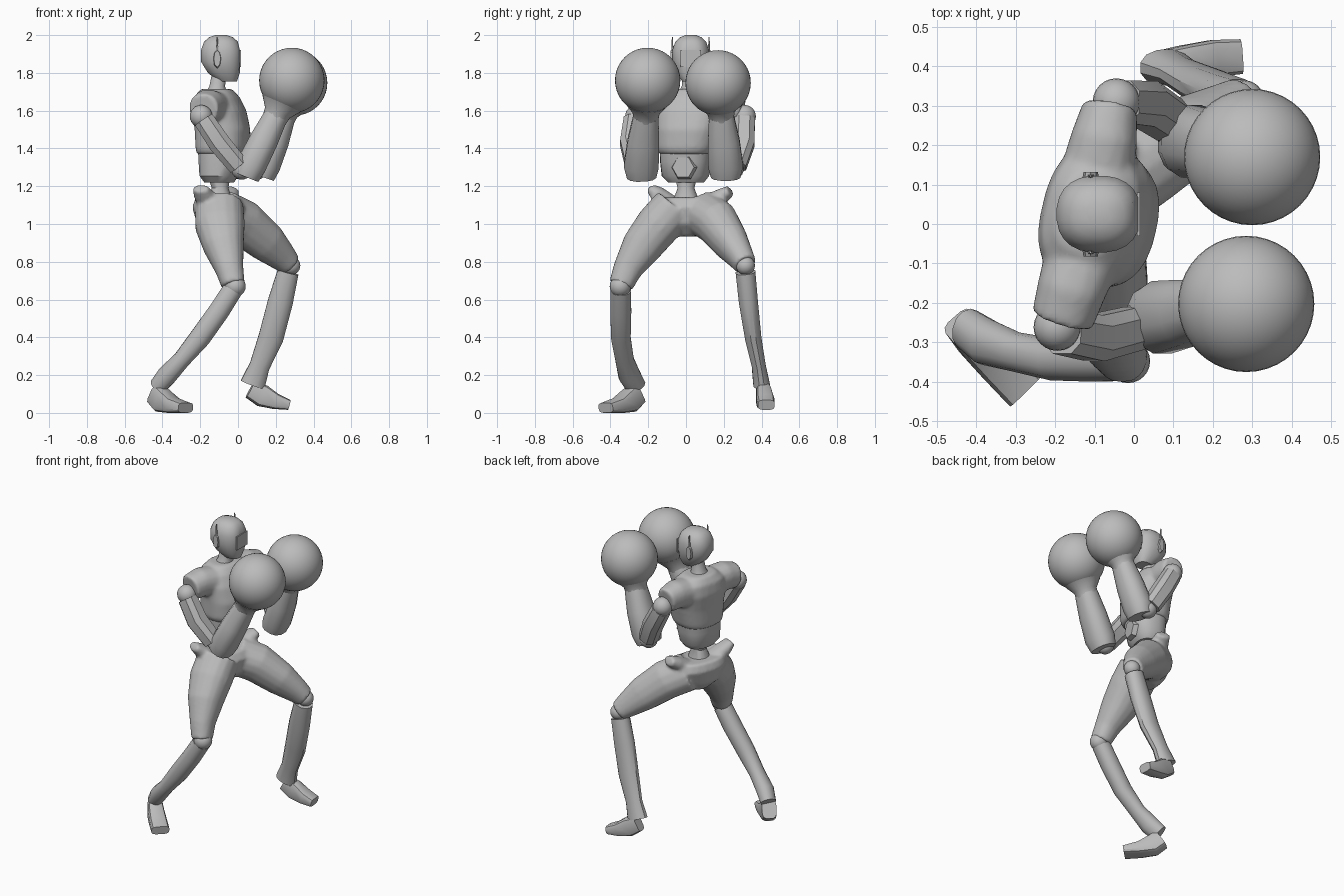
import bpy
import bmesh
from math import cos, sin, pi, radians
from mathutils import Vector, Matrix

cube = bpy.data.objects.get("Cube")
if cube:
    bpy.data.objects.remove(cube, do_unlink=True)

GREY = (0.5, 0.5, 0.5, 1)
grey = bpy.data.materials.new("plain_grey")
grey.use_nodes = True
grey.diffuse_color = GREY
for node in grey.node_tree.nodes:
    if node.type == 'BSDF_PRINCIPLED':
        node.inputs["Base Color"].default_value = GREY


def finish(name, bm, angle=35):
    bmesh.ops.recalc_face_normals(bm, faces=bm.faces)
    mesh = bpy.data.meshes.new(name)
    bm.to_mesh(mesh)
    bm.free()
    mesh.materials.append(grey)
    ob = bpy.data.objects.new(name, mesh)
    bpy.context.collection.objects.link(ob)
    activate([ob])
    bpy.ops.object.shade_smooth_by_angle(angle=radians(angle))
    return ob


def activate(obs):
    bpy.ops.object.select_all(action='DESELECT')
    for ob in obs:
        ob.select_set(True)
    bpy.context.view_layer.objects.active = obs[0]


def loft(name, rings, ref=(1, 0, 0), sides=16, power=0.9, vertical=False, limit_x=None):
    """Rings are (x, y, z, radius along ref, radius across)."""
    bm = bmesh.new()
    centres = [Vector(r[:3]) for r in rings]
    loops = []
    for i, r in enumerate(rings):
        t = centres[min(i + 1, len(rings) - 1)] - centres[max(i - 1, 0)]
        t = Vector((0, 0, 1)) if vertical else t.normalized()
        u = Vector(ref)
        u = (u - t * u.dot(t)).normalized()
        v = t.cross(u)
        loop = []
        for k in range(sides):
            a = 2 * pi * (k + 0.5) / sides
            c, s = cos(a), sin(a)
            c = abs(c) ** power * (1 if c > 0 else -1)
            s = abs(s) ** power * (1 if s > 0 else -1)
            p = centres[i] + u * c * r[3] + v * s * r[4]
            if limit_x is not None:
                p.x = min(p.x, limit_x)
            loop.append(bm.verts.new(p))
        loops.append(loop)
    for a, b in zip(loops, loops[1:]):
        for k in range(sides):
            j = (k + 1) % sides
            bm.faces.new((a[k], a[j], b[j], b[k]))
    bm.faces.new(loops[0])
    bm.faces.new(loops[-1])
    return finish(name, bm)


def ball(name, centre, radius, segments=24):
    bm = bmesh.new()
    bmesh.ops.create_uvsphere(bm, u_segments=segments, v_segments=segments // 2, radius=radius,
                              matrix=Matrix.Translation(centre))
    return finish(name, bm, 60)


def prism(name, centre, radius, depth, sides, turn, scale=(1, 1, 1)):
    bm = bmesh.new()
    bmesh.ops.create_cone(bm, cap_ends=True, segments=sides, radius1=radius, radius2=radius * 0.85,
                          depth=depth, matrix=turn)
    bmesh.ops.scale(bm, verts=bm.verts, vec=scale)
    bmesh.ops.translate(bm, verts=bm.verts, vec=centre)
    return finish(name, bm, 20)


def blend(name, parts, voxel=0.011, smooth=6):
    """Fuse overlapping lofts into one soft body."""
    activate(parts)
    bpy.ops.object.join()
    ob = parts[0]
    ob.name = name
    m = ob.modifiers.new("fuse", 'REMESH')
    m.mode, m.voxel_size, m.use_smooth_shade = 'VOXEL', voxel, True
    s = ob.modifiers.new("soften", 'SMOOTH')
    s.iterations = smooth
    for mod in ("fuse", "soften"):
        bpy.ops.object.modifier_apply(modifier=mod)
    return ob


chest_face = (0.97, -0.23, 0)
hip_face = (0.94, -0.34, 0)

# Head, visor, ear pieces
loft("head", [(-.055, .025, 1.755, .05, .045), (-.075, .025, 1.80, .085, .08),
              (-.09, .025, 1.86, .107, .096), (-.09, .025, 1.92, .107, .098),
              (-.09, .025, 1.965, .09, .082), (-.09, .025, 1.988, .065, .058),
              (-.09, .025, 2.0, .03, .028)], vertical=True, sides=24, power=0.85, limit_x=.01)
visor = bmesh.new()
bmesh.ops.create_cube(visor, matrix=Matrix.Translation((.011, .025, 1.875)) @ Matrix.Diagonal((.008, .11, .09, 1)))
finish("visor", visor)
for side, label in ((-1, "right"), (1, "left")):
    y = .025 + side * .097
    prism(label + "_ear_piece", (-.11, y, 1.875), .03, .02, 8,
          Matrix.Rotation(side * -pi / 2, 4, 'X'), (.72, 1, 1.7))
    loft(label + "_antenna", [(-.11, y, 1.9, .009, .006), (-.11, y, 1.99, .003, .003)], sides=6)
loft("neck", [(-.115, .02, 1.69, .06, .065), (-.11, .022, 1.73, .042, .045),
              (-.10, .025, 1.79, .04, .042)], vertical=True)

# Chest with shoulders
chest = loft("chest_core", [(-.09, 0, 1.37, .125, .14), (-.085, 0, 1.40, .135, .155),
                            (-.082, .01, 1.5, .142, .17), (-.1, .02, 1.6, .137, .185),
                            (-.112, .025, 1.67, .115, .165), (-.115, .025, 1.715, .08, .1)],
             chest_face, 24, 0.8, True)
shoulders = [
    loft("shoulder", [(-.12, -.05, 1.61, .09, .1), (-.16, -.17, 1.625, .088, .088),
                      (-.183, -.245, 1.61, .08, .08)], (0, 0, 1)),
    loft("shoulder", [(-.1, .09, 1.61, .09, .1), (-.075, .22, 1.625, .088, .085),
                      (-.06, .3, 1.61, .078, .07)], (0, 0, 1))]
blend("chest", [chest] + shoulders)

# Abdomen, belly plate, waist
loft("abdomen", [(-.1, 0, 1.22, .075, .095), (-.1, -.003, 1.255, .1, .125),
                 (-.093, -.003, 1.33, .112, .133), (-.09, 0, 1.39, .118, .138)],
     chest_face, 20, 0.8, True)
prism("belly_plate", (.012, -.012, 1.3), .07, .03, 6,
      Matrix.Rotation(radians(-13), 4, 'Z') @ Matrix.Rotation(pi / 2, 4, 'Y'))
loft("waist", [(-.1, 0, 1.25, .06, .06), (-.095, 0, 1.19, .045, .045),
               (-.095, 0, 1.1, .075, .08)], vertical=True)

# Pelvis and thighs
hips = [
    loft("pelvis_core", [(-.1, .01, .935, .05, .05), (-.1, .01, 1.0, .11, .14),
                         (-.1, .015, 1.09, .13, .185), (-.105, .015, 1.14, .105, .165)],
         hip_face, 24, 0.85, True),
    loft("hip_crest", [(-.14, -.08, 1.09, .06, .07), (-.185, -.15, 1.16, .04, .055),
                       (-.2, -.185, 1.19, .025, .045)], (0, 0, 1)),
    loft("hip_crest", [(-.07, .11, 1.09, .06, .07), (-.05, .19, 1.15, .04, .055),
                       (-.035, .235, 1.175, .03, .045)], (0, 0, 1)),
    loft("right_thigh", [(-.1, -.06, 1.09, .13, .12), (-.095, -.15, .99, .132, .12),
                         (-.075, -.235, .88, .108, .108), (-.045, -.31, .76, .075, .078),
                         (-.025, -.345, .675, .062, .065)]),
    loft("left_thigh", [(-.08, .09, 1.06, .12, .12), (.03, .165, 1.005, .122, .115),
                        (.15, .235, .905, .107, .095), (.235, .29, .825, .078, .07),
                        (.275, .315, .785, .062, .06)], (1, 0, 1))]
blend("pelvis_and_thighs", hips, smooth=4)

# Lower legs, knees and feet
ball("right_knee", (-.015, -.348, .67), .056)
ball("left_knee", (.28, .315, .78), .05)
loft("right_shin", [(-.03, -.345, .65, .055, .055), (-.1, -.345, .54, .057, .057),
                    (-.2, -.345, .4, .057, .053), (-.3, -.325, .28, .046, .05),
                    (-.375, -.3, .2, .052, .06), (-.425, -.265, .14, .045, .055)], sides=12)
loft("left_shin", [(.265, .315, .745, .058, .054), (.225, .33, .59, .068, .052),
                   (.175, .355, .4, .068, .045), (.115, .385, .25, .055, .038),
                   (.078, .4, .15, .068, .045)], sides=12)
loft("right_foot", [(-.435, -.26, .1, .06, .045), (-.4, -.3, .065, .065, .05),
                    (-.345, -.355, .04, .042, .054), (-.277, -.425, .027, .027, .055)],
     (0, 0, 1), 12, 0.55)
loft("left_foot", [(.065, .405, .125, .05, .035), (.13, .413, .09, .06, .042),
                   (.2, .42, .06, .042, .048), (.27, .425, .042, .027, .045)],
     (0, 0, 1), 12, 0.55)

# Arms and boxing gloves
arms = {
    "right": dict(joint=(-.195, -.262, 1.57), elbow=(.02, -.25, 1.29), glove=(.285, -.203, 1.76),
                  upper=[(-.18, -.275, 1.55), (-.1, -.29, 1.43), (0, -.265, 1.31)],
                  fore=[(.045, -.235, 1.25), (.07, -.237, 1.31), (.135, -.225, 1.44), (.2, -.212, 1.57)]),
    "left": dict(joint=(-.045, .31, 1.57), elbow=(.1, .25, 1.29), glove=(.3, .17, 1.747),
                 upper=[(-.035, .31, 1.55), (.03, .305, 1.43), (.09, .265, 1.31)],
                 fore=[(.125, .21, 1.25), (.145, .21, 1.31), (.195, .2, 1.44), (.24, .187, 1.57)])}
for label, arm in arms.items():
    ball(label + "_shoulder_joint", arm["joint"], .06)
    ball(label + "_elbow", arm["elbow"], .055)
    loft(label + "_upper_arm", [p + (r, r) for p, r in zip(arm["upper"], (.058, .062, .058))],
         (0, 1, 0), 8, 0.75)
    loft(label + "_forearm", [p + r for p, r in zip(
        arm["fore"], ((.08, .07), (.095, .082), (.086, .078), (.068, .066)))], (0, 1, 0), 12, 0.85)
    wrist, centre = Vector(arm["fore"][-1]), Vector(arm["glove"])
    cuff = [wrist.lerp(centre, f).to_tuple() + (r, r) for f, r in ((-.1, .066), (.1, .072), (.35, .11))]
    loft(label + "_glove_cuff", cuff, (0, 1, 0), 24, 1)
    ball(label + "_glove", centre, .173, 40)
